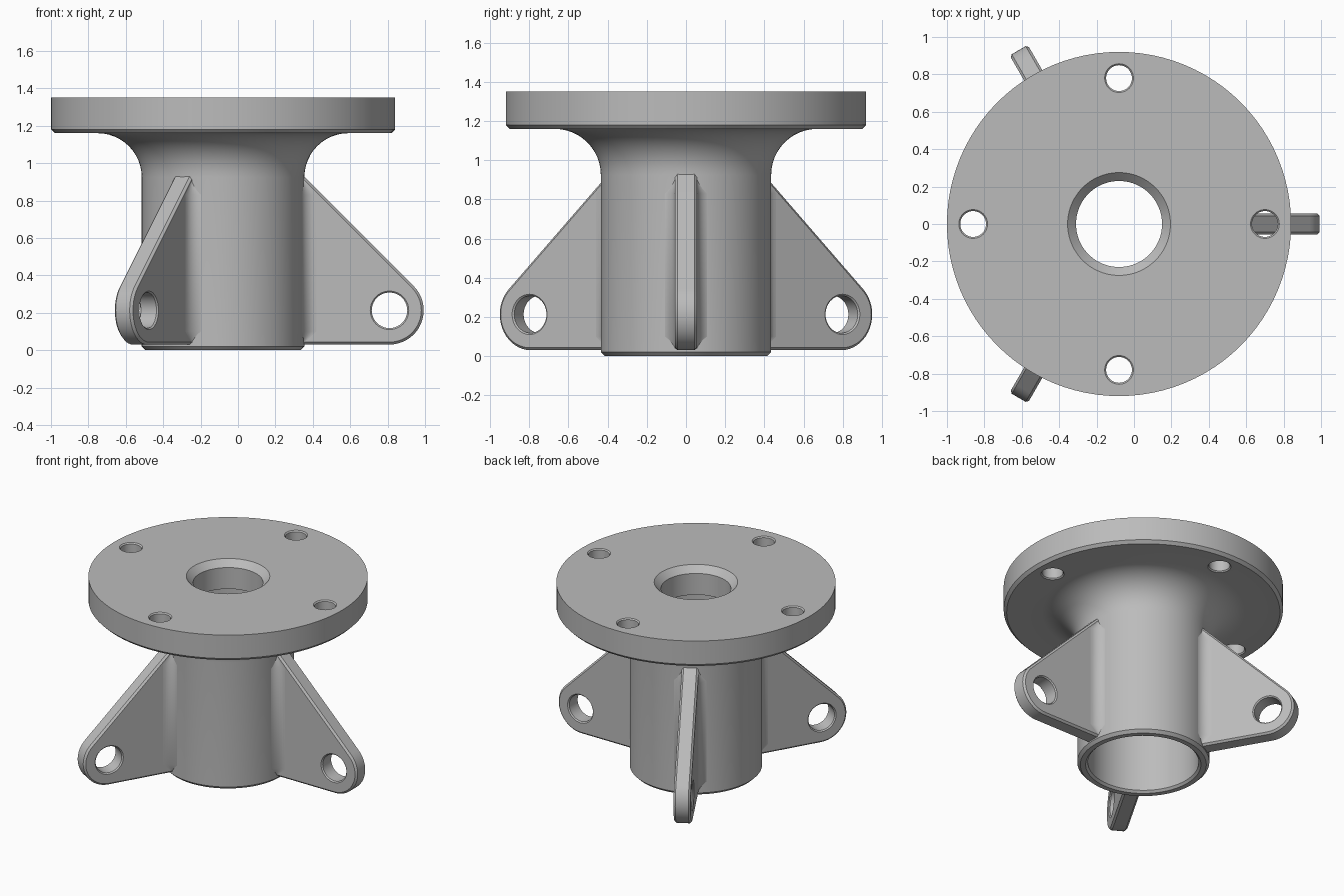
import bpy, bmesh
from math import sin, cos, pi, radians
from mathutils import Matrix, Vector

if "Cube" in bpy.data.objects:
    bpy.data.objects.remove(bpy.data.objects["Cube"], do_unlink=True)

AXIS_X = -0.08
grey = bpy.data.materials.new("machined grey")
grey.use_nodes = True
grey.diffuse_color = (0.5, 0.5, 0.5, 1)
grey.node_tree.nodes["Principled BSDF"].inputs["Base Color"].default_value = grey.diffuse_color


def make(name, bm):
    bmesh.ops.remove_doubles(bm, verts=bm.verts, dist=1e-5)
    bmesh.ops.recalc_face_normals(bm, faces=bm.faces)
    mesh = bpy.data.meshes.new(name)
    bm.to_mesh(mesh)
    bm.free()
    mesh.materials.append(grey)
    obj = bpy.data.objects.new(name, mesh)
    bpy.context.collection.objects.link(obj)
    return obj


def lathe(name, profile, steps, closed=False):
    """Spin an (r, z) profile around z."""
    bm = bmesh.new()
    verts = [bm.verts.new((r, 0, z)) for r, z in profile]
    edges = [bm.edges.new(p) for p in zip(verts, verts[1:])]
    if closed:
        edges.append(bm.edges.new((verts[-1], verts[0])))
    bmesh.ops.spin(bm, geom=verts + edges, cent=(0, 0, 0), axis=(0, 0, 1),
                   angle=2 * pi, steps=steps, use_merge=True)
    return make(name, bm)


def hole_cutter(name, radius, half, lip, matrix):
    """Through-hole cutter that flares at both faces of a plate."""
    far = half + lip
    obj = lathe(name, [(0, -far), (radius + 2 * lip, -far), (radius, lip - half),
                       (radius, half - lip), (radius + 2 * lip, far), (0, far)], 40)
    obj.data.transform(matrix)
    obj.hide_render = True
    return obj


def activate(obj):
    bpy.ops.object.select_all(action='DESELECT')
    obj.select_set(True)
    bpy.context.view_layer.objects.active = obj


def cut(obj, cutter):
    mod = obj.modifiers.new("hole", 'BOOLEAN')
    mod.operation, mod.solver, mod.object = 'DIFFERENCE', 'EXACT', cutter
    activate(obj)
    bpy.ops.object.modifier_apply(modifier=mod.name)
    bpy.data.objects.remove(cutter, do_unlink=True)


def finish(obj, angle=0.0):
    obj.data.transform(Matrix.Translation((AXIS_X, 0, 0)) @ Matrix.Rotation(angle, 4, 'Z'))
    activate(obj)
    bpy.ops.object.shade_smooth_by_angle(angle=radians(25))


# Flanged hub: outer wall, flared neck, flange, stepped bore
neck = 0.235
flare = [(0.435 + neck * (1 - cos(a)), 1.16 - neck + neck * sin(a))
         for a in [i * pi / 24 for i in range(13)]]
outer = [(0.415, 0), (0.435, 0.02)] + flare + [(0.9, 1.16), (0.92, 1.18), (0.92, 1.35)]
bore = [(0.275, 1.35), (0.23, 1.305), (0.23, 1.15), (0.365, 1.15), (0.365, 0.015), (0.38, 0)]
hub = lathe("flanged_hub", outer + bore, 96, closed=True)
for i in range(4):
    spot = Matrix.Rotation(i * pi / 2, 4, 'Z') @ Matrix.Translation((0.78, 0, 1.255))
    cut(hub, hole_cutter("bolt_hole", 0.069, 0.095, 0.008, spot))
finish(hub)

# Mounting lugs: triangular plates with a rounded, drilled tip
TIP = Vector((0.89, 0, 0.213))
TIP_R, HALF, INNER = 0.183, 0.056, 0.4


def lug_plate(name):
    tip = [(TIP.x + TIP_R * cos(a), TIP.z + TIP_R * sin(a))
           for a in [-pi / 2 + i * 0.75 * pi / 18 for i in range(19)]]
    outline = [(INNER, 0.03)] + tip + [(INNER, tip[-1][1] + tip[-1][0] - INNER)]
    bm = bmesh.new()
    face = bm.faces.new([bm.verts.new((x, -HALF, z)) for x, z in outline])
    extruded = bmesh.ops.extrude_face_region(bm, geom=[face])["geom"]
    bmesh.ops.translate(bm, vec=(0, 2 * HALF, 0),
                        verts=[g for g in extruded if isinstance(g, bmesh.types.BMVert)])
    bmesh.ops.recalc_face_normals(bm, faces=bm.faces)
    rims = [e for e in bm.edges if abs(e.verts[0].co.y - e.verts[1].co.y) < 1e-6]
    bmesh.ops.bevel(bm, geom=rims, offset=0.013, segments=1, affect='EDGES')
    plate = make(name, bm)
    spot = Matrix.Translation(TIP) @ Matrix.Rotation(pi / 2, 4, 'X')
    cut(plate, hole_cutter("pin_hole", 0.095, HALF, 0.008, spot))
    return plate


def lug_fillet(name, side):
    """Concave blend between plate and hub, tapering out at both ends."""
    size = 0.075
    curve = [(size * (1 - sin(a)), size * (1 - cos(a)))
             for a in [i * pi / 16 for i in range(9)]]
    section = [(-0.03, -0.02), (size, -0.02)] + curve + [(-0.03, size)]
    bm = bmesh.new()
    rings = []
    for z, scale in [(0.035, 0.05), (0.1, 1), (0.83, 1), (0.91, 0.05)]:
        rings.append([bm.verts.new((0.424 + x * scale - 0.13 * max(y, 0) * scale,
                                    side * (HALF + y * scale), z)) for x, y in section])
    for low, high in zip(rings, rings[1:]):
        for i in range(len(low)):
            j = (i + 1) % len(low)
            bm.faces.new((low[i], low[j], high[j], high[i]))
    bm.faces.new(rings[0])
    bm.faces.new(rings[-1])
    return make(name, bm)


for i, where in enumerate(("left", "back_right", "front_right")):
    turn = i * 2 * pi / 3
    finish(lug_plate(where + "_lug"), turn)
    for side, label in ((-1, "a"), (1, "b")):
        finish(lug_fillet(where + "_lug_fillet_" + label, side), turn)
